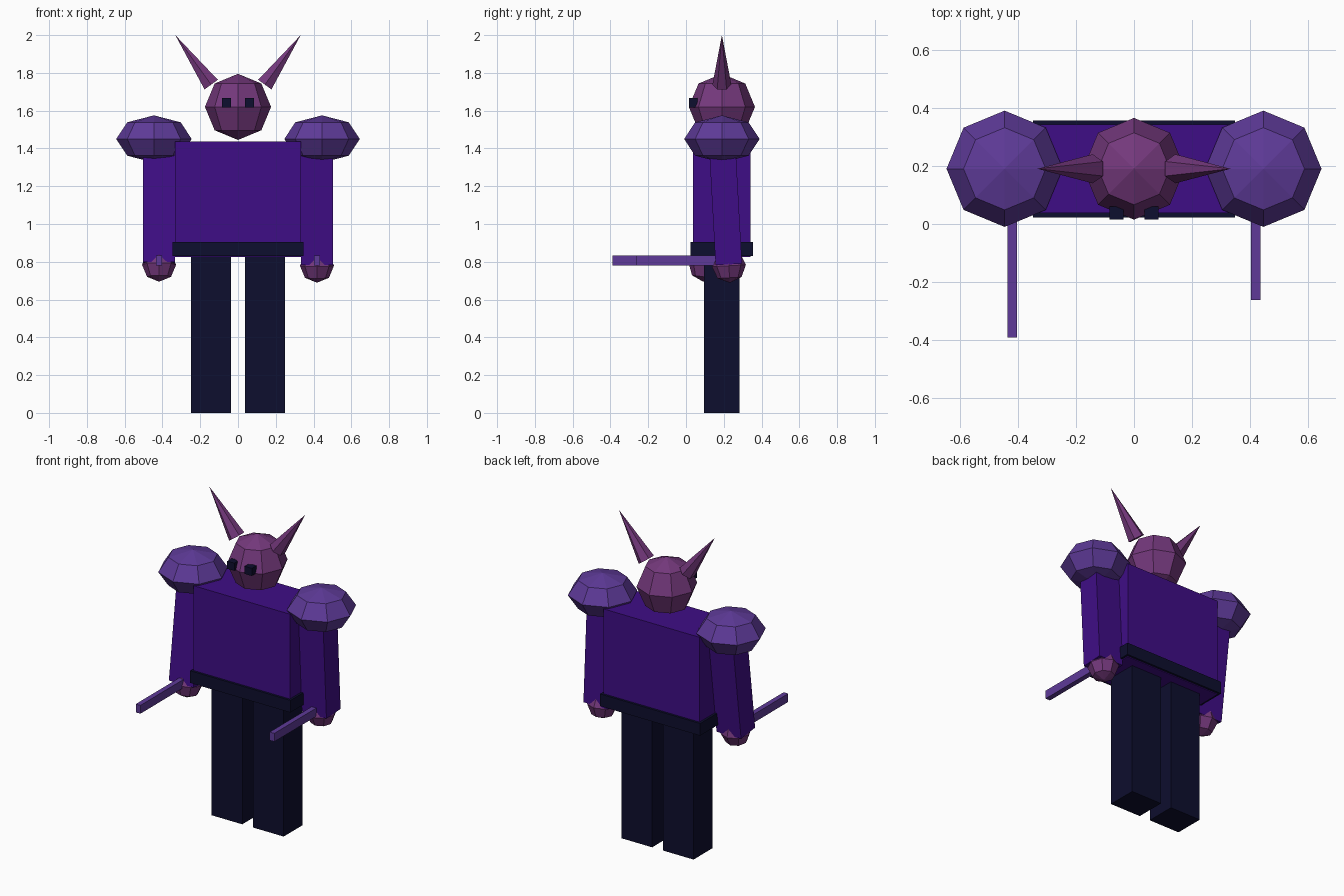
import bpy
import math
from mathutils import Vector, Matrix

if "Cube" in bpy.data.objects:
    bpy.data.objects.remove(bpy.data.objects["Cube"], do_unlink=True)

MID_Y = 0.19  # depth of the body's centre plane


def srgb(*rgb):
    return tuple((c / 255 / 12.92) if c < 11 else ((c / 255 + 0.055) / 1.055) ** 2.4 for c in rgb) + (1.0,)


def material(name, *rgb):
    m = bpy.data.materials.new(name)
    m.use_nodes = True
    colour = srgb(*rgb)
    m.diffuse_color = colour
    m.node_tree.nodes["Principled BSDF"].inputs["Base Color"].default_value = colour
    return m


indigo = material("indigo cloth", 63, 13, 134)
navy = material("dark navy", 13, 14, 46)
plum = material("plum skin", 116, 56, 124)
violet = material("violet armour", 94, 58, 152)


def finish(name, mat):
    ob = bpy.context.object
    ob.name = ob.data.name = name
    ob.data.materials.append(mat)
    return ob


def box(name, mat, low, high):
    low, high = Vector(low), Vector(high)
    bpy.ops.mesh.primitive_cube_add(size=1)
    ob = finish(name, mat)
    ob.data.transform(Matrix.Translation((low + high) / 2) @ Matrix.Diagonal(high - low).to_4x4())
    return ob


def ball(name, mat, centre, radius, height=None):
    bpy.ops.mesh.primitive_uv_sphere_add(segments=8, ring_count=4, radius=1)
    ob = finish(name, mat)
    ob.data.transform(Matrix.Diagonal((radius, radius, height or radius, 1)))
    ob.location = centre
    return ob


# Torso, belt and head
box("torso", indigo, (-0.333, 0.037, 0.825), (0.333, 0.342, 1.437))
box("belt", navy, (-0.347, 0.023, 0.83), (0.347, 0.356, 0.906))
ball("head", plum, (0, MID_Y, 1.62), 0.175)

# Side, sign of x, arm swing, weapon tip
for side, s, swing, tip in (("left", 1, 0.055, -0.262), ("right", -1, -0.13, -0.39)):
    # Leg
    x0, x1 = sorted((s * 0.037, s * 0.25))
    box(side + "_leg", navy, (x0, 0.095, 0), (x1, 0.282, 0.84))

    # Eye
    x0, x1 = sorted((s * 0.036, s * 0.085))
    box(side + "_eye", navy, (x0, 0.015, 1.618), (x1, 0.06, 1.666))

    # Horn, leaning outward from the top of the head
    base, point = Vector((s * 0.142, MID_Y, 1.738)), Vector((s * 0.332, MID_Y, 2.0))
    axis = point - base
    bpy.ops.mesh.primitive_cone_add(vertices=6, radius1=0.05, radius2=0, depth=axis.length,
                                    location=(base + point) / 2,
                                    rotation=(0, math.atan2(axis.x, axis.z), 0))
    finish(side + "_horn", plum)

    # Shoulder pad and the arm that swings from it
    ball(side + "_shoulder_pad", violet, (s * 0.445, MID_Y, 1.45), 0.2, 0.125)
    arm = box(side + "_arm", indigo, (-0.085, -0.07, -0.665), (0.085, 0.07, 0.02))
    arm.location = (s * 0.418, MID_Y, 1.45)
    arm.rotation_euler.x = swing

    # Hand at the end of the arm
    reach = Matrix.Rotation(swing, 3, 'X') @ Vector((0, 0, -0.672))
    hand = ball(side + "_hand", plum, arm.location + reach, 0.09)
    hand.rotation_euler.x = swing

    # Short blade held forward
    box(side + "_blade", violet, (s * 0.419 - 0.016, tip, 0.78),
        (s * 0.419 + 0.016, hand.location.y, 0.832))
